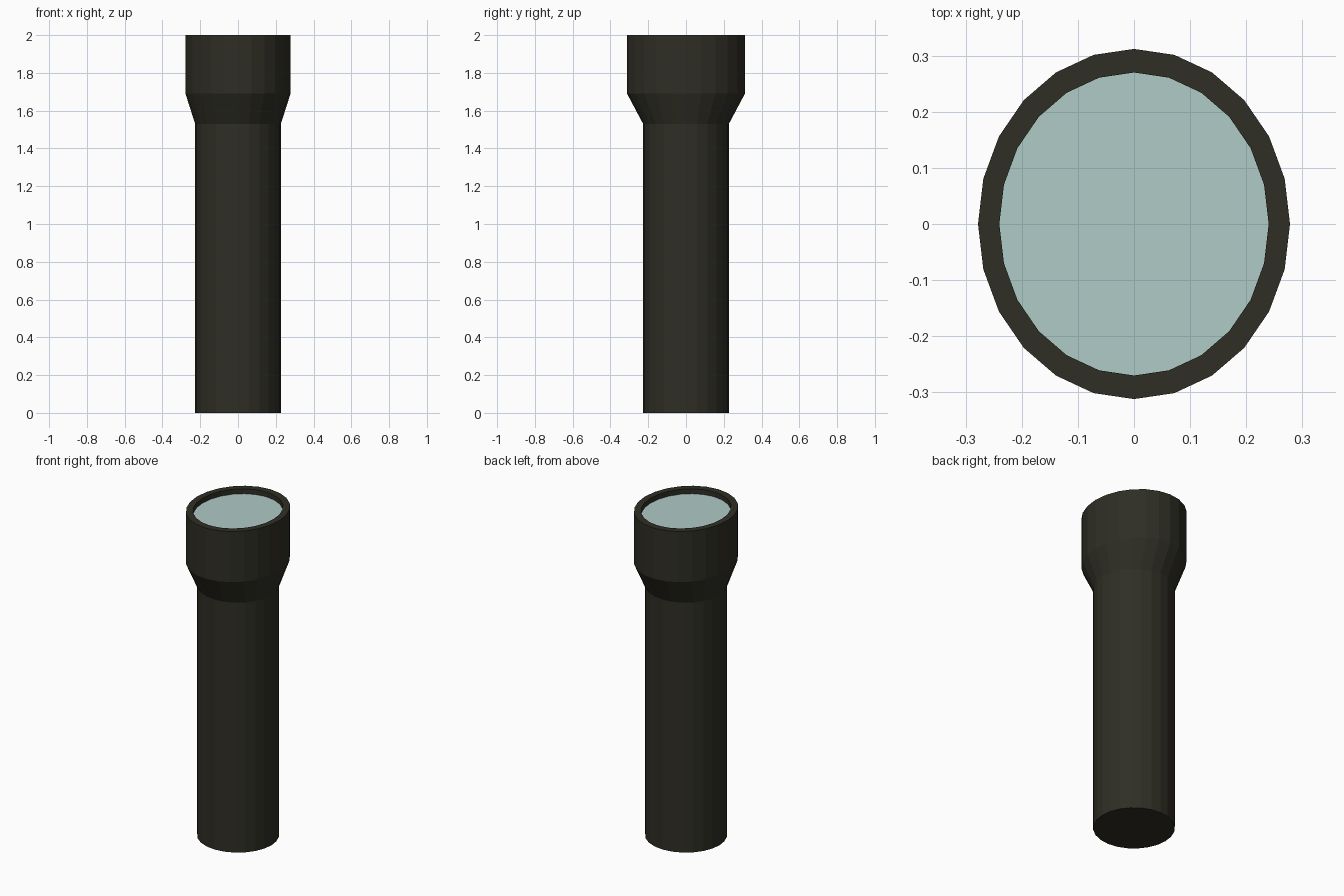
import bpy, bmesh, math

if "Cube" in bpy.data.objects:
    bpy.data.objects.remove(bpy.data.objects["Cube"])

SIDES = 24


def material(name, rgb):
    m = bpy.data.materials.new(name)
    m.diffuse_color = (*rgb, 1)
    m.use_nodes = True
    m.node_tree.nodes["Principled BSDF"].inputs["Base Color"].default_value = m.diffuse_color
    return m


def lathe(name, rings, mat, cap_first=False, cap_last=False):
    """Skin a stack of oval rings (x radius, y radius, z), with optional caps."""
    bm = bmesh.new()
    loops = []
    for rx, ry, z in rings:
        loops.append([bm.verts.new((rx * math.cos(a), ry * math.sin(a), z))
                      for a in (2 * math.pi * i / SIDES for i in range(SIDES))])
    for low, high in zip(loops, loops[1:]):
        for i in range(SIDES):
            j = (i + 1) % SIDES
            bm.faces.new((low[i], low[j], high[j], high[i]))
    if cap_first:
        bm.faces.new(loops[0][::-1])
    if cap_last:
        bm.faces.new(loops[-1])
    mesh = bpy.data.meshes.new(name)
    bm.to_mesh(mesh)
    bm.free()
    mesh.materials.append(mat)
    obj = bpy.data.objects.new(name, mesh)
    bpy.context.collection.objects.link(obj)
    return obj


dark = material("dark olive casing", (0.028, 0.027, 0.018))
glass = material("pale blue glass", (0.43, 0.595, 0.57))

# Casing: round handle, flared neck, oval head, flat rim and recessed wall
lathe("torch_casing", [
    (0.227, 0.227, 0.0),
    (0.227, 0.227, 1.53),
    (0.278, 0.312, 1.69),
    (0.278, 0.312, 2.0),
    (0.24, 0.27, 2.0),
    (0.24, 0.27, 1.97),
], dark, cap_first=True)

# Lens: flat oval disc set just below the rim
lathe("lens", [(0.24, 0.27, 1.97)], glass, cap_last=True)
